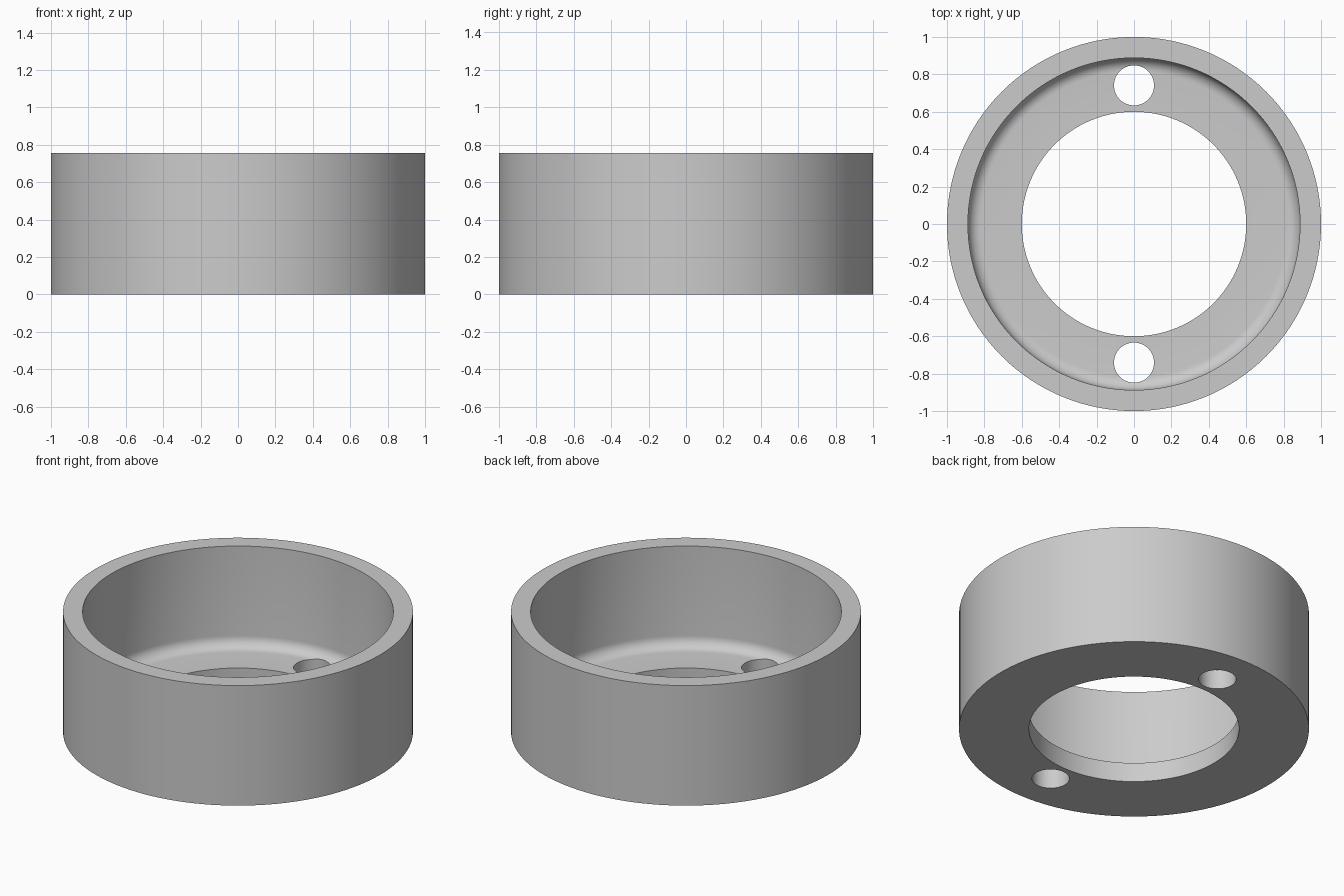
import bpy, bmesh, math

old = bpy.data.objects.get("Cube")
if old:
    bpy.data.objects.remove(old, do_unlink=True)

SEGMENTS = 128
HEIGHT, FLOOR = 0.757, 0.122
OUTER, INNER, BORE = 1.0, 0.888, 0.6
FILLET = 0.07

grey = bpy.data.materials.new("light grey")
grey.use_nodes = True
grey.diffuse_color = (0.6, 0.6, 0.6, 1)
grey.node_tree.nodes["Principled BSDF"].inputs["Base Color"].default_value = (0.6, 0.6, 0.6, 1)

# Closed cross-section: bore, floor, rounded inner corner, wall, rim, outside
profile = [(BORE, 0), (BORE, FLOOR)]
for i in range(9):
    a = math.pi / 2 * i / 8
    profile.append((INNER - FILLET + FILLET * math.sin(a),
                    FLOOR + FILLET - FILLET * math.cos(a)))
profile += [(INNER, HEIGHT), (OUTER, HEIGHT), (OUTER, 0)]

# Revolve the section into the cup
bm = bmesh.new()
rings = []
for s in range(SEGMENTS):
    t = 2 * math.pi * s / SEGMENTS
    rings.append([bm.verts.new((r * math.cos(t), r * math.sin(t), z)) for r, z in profile])
for s in range(SEGMENTS):
    a, b = rings[s], rings[(s + 1) % SEGMENTS]
    for k in range(len(profile)):
        n = (k + 1) % len(profile)
        bm.faces.new((a[k], b[k], b[n], a[n]))
bmesh.ops.recalc_face_normals(bm, faces=bm.faces)
mesh = bpy.data.meshes.new("ring_cup")
bm.to_mesh(mesh)
bm.free()
mesh.materials.append(grey)
cup = bpy.data.objects.new("ring_cup", mesh)
bpy.context.collection.objects.link(cup)

# Two screw holes through the floor
cutters = []
for name, side in (("front_hole_cutter", -1), ("back_hole_cutter", 1)):
    bpy.ops.mesh.primitive_cylinder_add(vertices=64, radius=0.107, depth=0.6,
                                        location=(0, side * 0.741, 0.1))
    cutter = bpy.context.object
    cutter.name = name
    cutter.data.materials.append(grey)
    cutter.hide_render = True
    cutters.append(cutter)
    cut = cup.modifiers.new(name, 'BOOLEAN')
    cut.operation = 'DIFFERENCE'
    cut.solver = 'EXACT'
    cut.object = cutter

# Apply the cuts, drop the cutters and shade smoothly
bpy.ops.object.select_all(action='DESELECT')
cup.select_set(True)
bpy.context.view_layer.objects.active = cup
for m in list(cup.modifiers):
    bpy.ops.object.modifier_apply(modifier=m.name)
for c in cutters:
    bpy.data.objects.remove(c, do_unlink=True)
bpy.ops.object.shade_smooth_by_angle(angle=math.radians(30))
